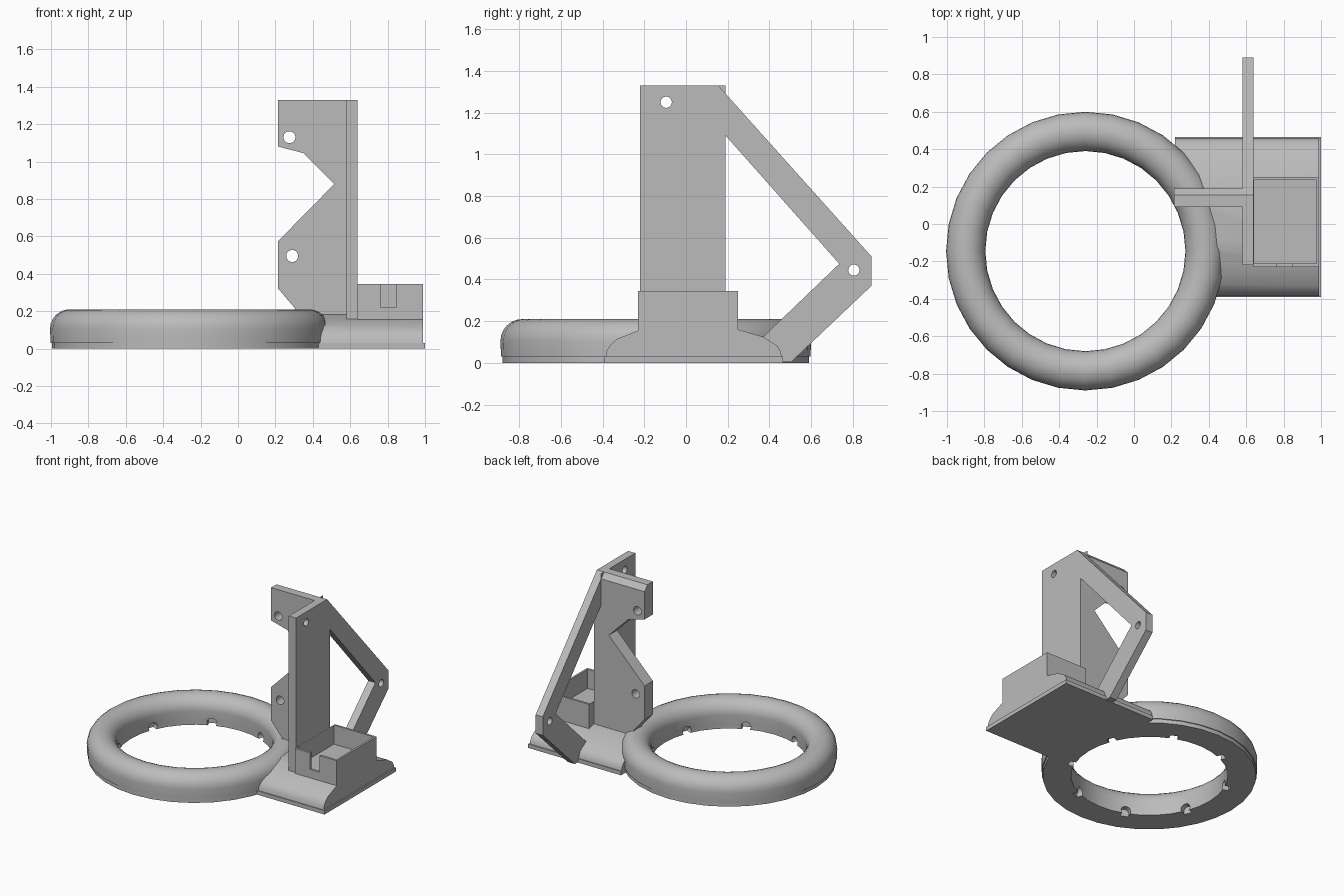
import bpy, bmesh, math
from mathutils import Vector, Matrix

if "Cube" in bpy.data.objects:
    bpy.data.objects.remove(bpy.data.objects["Cube"])

GREY = (0.5, 0.5, 0.5, 1)
mat = bpy.data.materials.new("plain grey")
mat.use_nodes = True
mat.diffuse_color = GREY
mat.node_tree.nodes["Principled BSDF"].inputs["Base Color"].default_value = GREY

RING = Vector((-0.26, -0.145, 0))


def make(name, bm):
    bmesh.ops.recalc_face_normals(bm, faces=bm.faces)
    mesh = bpy.data.meshes.new(name)
    bm.to_mesh(mesh)
    bm.free()
    mesh.materials.append(mat)
    ob = bpy.data.objects.new(name, mesh)
    bpy.context.collection.objects.link(ob)
    return ob


def prism(name, outline, axis, lo, hi):
    """Extrude a 2D outline along x (outline is y, z) or y (outline is x, z)."""
    bm = bmesh.new()
    place = (lambda a, b: (lo, a, b)) if axis == "x" else (lambda a, b: (a, lo, b))
    face = bm.faces.new([bm.verts.new(place(a, b)) for a, b in outline])
    out = bmesh.ops.extrude_face_region(bm, geom=[face])
    step = Vector((hi - lo, 0, 0)) if axis == "x" else Vector((0, hi - lo, 0))
    bmesh.ops.translate(bm, vec=step, verts=[v for v in out["geom"] if isinstance(v, bmesh.types.BMVert)])
    return make(name, bm)


def box(name, x0, x1, y0, y1, z0, z1):
    return prism(name, [(x0, z0), (x1, z0), (x1, z1), (x0, z1)], "y", y0, y1)


def rod(centre, direction, radius, length, sides=24):
    bm = bmesh.new()
    turn = Vector(direction).to_track_quat("Z", "Y").to_matrix().to_4x4()
    bmesh.ops.create_cone(bm, cap_ends=True, segments=sides, radius1=radius, radius2=radius,
                          depth=length, matrix=Matrix.Translation(centre) @ turn)
    return make("cutter", bm)


def cut(ob, *cutters):
    for cutter in cutters:
        mod = ob.modifiers.new("cut", "BOOLEAN")
        mod.operation, mod.solver, mod.object = "DIFFERENCE", "EXACT", cutter
        bpy.context.view_layer.objects.active = ob
        bpy.ops.object.modifier_apply(modifier=mod.name)
        bpy.data.objects.remove(cutter)


# Ring with a domed top and a thin flat flange underneath
dome = [(0.64 + 0.105 * math.cos(a), 0.105 + 0.105 * math.sin(a))
        for a in (math.pi * i / 12 for i in range(13))]
profile = [(0.54, 0), (0.735, 0), (0.735, 0.03), (0.742, 0.03)] + dome + [(0.54, 0.03)]
bm = bmesh.new()
verts = [bm.verts.new((RING.x + r, RING.y, z)) for r, z in profile]
edges = [bm.edges.new((verts[i - 1], verts[i])) for i in range(len(verts))]
bmesh.ops.spin(bm, geom=verts + edges, cent=RING, axis=(0, 0, 1), angle=math.tau, steps=32)
bmesh.ops.remove_doubles(bm, verts=bm.verts, dist=0.0005)
ring = make("ring", bm)

# Eight notches around the ring's inner edge
for i in range(8):
    a = math.radians(22.5 + 45 * i)
    out = Vector((math.cos(a), math.sin(a), 0))
    cut(ring, rod(RING + out * 0.53 + Vector((0, 0, 0.02)), out, 0.035, 0.1, 16))

# Base with rounded shoulders, trimmed to the ring's inside
base = prism("base", [(-0.385, 0.02), (-0.38, 0.06), (-0.36, 0.09), (-0.33, 0.115), (-0.23, 0.155),
                      (-0.12, 0.185), (0.14, 0.185), (0.25, 0.16), (0.37, 0.125), (0.44, 0.08),
                      (0.455, 0.05), (0.46, 0.02)], "x", 0.22, 0.99)
flange = box("base_flange", 0.22, 1.0, -0.39, 0.465, 0, 0.03)
for part in (base, flange):
    cut(part, rod(RING, (0, 0, 1), 0.64, 1, 64))

# Upright wall with its triangular rear brace
wall = prism("wall_and_brace", [(-0.22, 0.005), (-0.22, 1.33), (0.155, 1.33), (0.89, 0.51),
                                (0.89, 0.37), (0.505, 0.005)], "x", 0.58, 0.64)
window = prism("cutter", [(0.19, 1.09), (0.735, 0.475), (0.37, 0.125), (0.19, 0.1)], "x", 0.5, 0.7)
cut(wall, window, rod((0.61, -0.095, 1.25), (1, 0, 0), 0.027, 0.3),
    rod((0.61, 0.805, 0.445), (1, 0, 0), 0.027, 0.3))

# Cross plate with a V opening, two holes and a chamfered top edge
plate = prism("cross_plate", [(0.215, 1.33), (0.58, 1.33), (0.58, 0.1), (0.33, 0.1), (0.305, 0.215),
                              (0.215, 0.32), (0.215, 0.575), (0.515, 0.88), (0.35, 1.045),
                              (0.215, 1.08)], "y", 0.09, 0.19)
chamfer = prism("cutter", [(0.155, 1.33), (0.20, 1.28), (0.3, 1.28), (0.3, 1.4), (0.0923, 1.4)],
                "x", 0.1, 0.579)
cut(plate, chamfer, rod((0.275, 0.14, 1.13), (0, 1, 0), 0.032, 0.4),
    rod((0.29, 0.14, 0.495), (0, 1, 0), 0.032, 0.4))

# Open tray beside the wall, with a slot in its front
tray = box("tray", 0.64, 0.99, -0.23, 0.25, 0.1, 0.345)
cut(tray, box("cutter", 0.641, 0.975, -0.212, 0.235, 0.2, 0.5),
    box("cutter", 0.765, 0.845, -0.3, -0.2, 0.22, 0.5))

# Smooth the round parts, keep sharp edges
for ob in (ring, base):
    bpy.ops.object.select_all(action="DESELECT")
    ob.select_set(True)
    bpy.context.view_layer.objects.active = ob
    bpy.ops.object.shade_smooth_by_angle(angle=math.radians(35))
